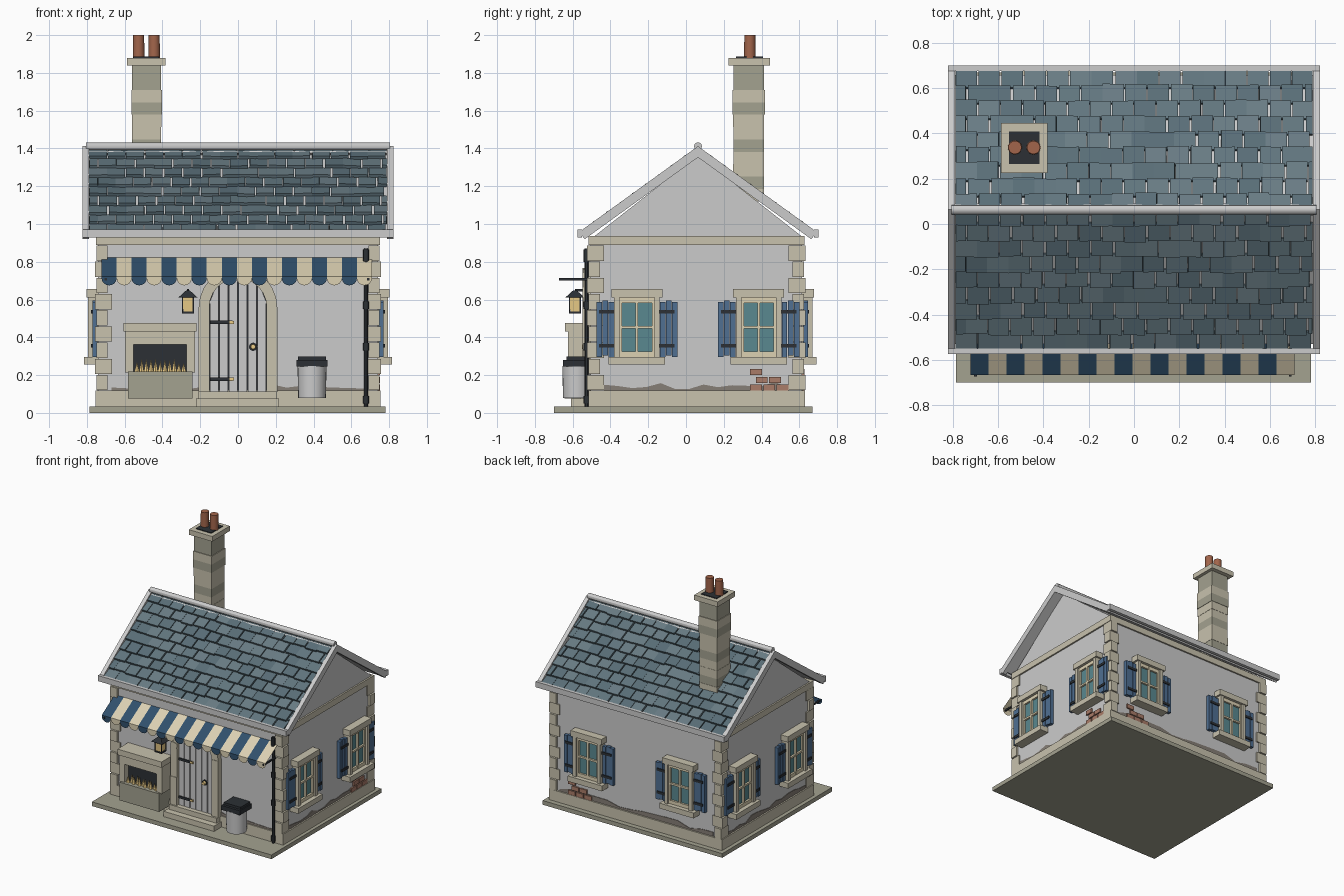
import bpy, bmesh, math, random
from mathutils import Matrix, Vector

if "Cube" in bpy.data.objects:
    bpy.data.objects.remove(bpy.data.objects["Cube"])
random.seed(4)
I = Matrix.Identity(4)
T = Matrix.Translation
STONE, STONE2 = (0.58, 0.54, 0.42), (0.37, 0.36, 0.28)
IRON, BLUE, NAVY = (0.025, 0.03, 0.035), (0.08, 0.16, 0.29), (0.03, 0.08, 0.15)
CREAM, GLASS, POT = (0.72, 0.64, 0.45), (0.1, 0.25, 0.28), (0.36, 0.13, 0.07)
SLATES = [(0.12, 0.18, 0.21), (0.14, 0.2, 0.23), (0.1, 0.155, 0.185)]
BRICK, FLAME, DIRT = (0.4, 0.2, 0.14), (0.85, 0.62, 0.25), (0.24, 0.21, 0.18)
parts = {}
mats = {}


def part(name, color=None):
    if name not in parts:
        parts[name] = (bmesh.new(), color)
    return parts[name][0]


def box(bm, x0, x1, y0, y1, z0, z1, M=I):
    S = Matrix.Diagonal((x1 - x0, y1 - y0, z1 - z0, 1))
    bmesh.ops.create_cube(bm, size=1, matrix=M @ T(((x0 + x1) / 2, (y0 + y1) / 2, (z0 + z1) / 2)) @ S)


def cyl(bm, loc, r1, r2, h, n=16, rot=I):
    # cone or cylinder whose base sits at loc
    bmesh.ops.create_cone(bm, cap_ends=True, segments=n, radius1=r1, radius2=r2, depth=h,
                          matrix=T(loc) @ rot @ T((0, 0, h / 2)))


def prism(bm, pts, y0, y1, M=I):
    # (x, z) outline extruded along y
    a = [bm.verts.new(M @ Vector((x, y0, z))) for x, z in pts]
    b = [bm.verts.new(M @ Vector((x, y1, z))) for x, z in pts]
    bm.faces.new(a)
    bm.faces.new(b[::-1])
    for i in range(len(pts)):
        j = (i + 1) % len(pts)
        bm.faces.new((a[i], b[i], b[j], a[j]))


# wall frames: local x along wall, local -y outward
WX, WF, WB, RY = 0.74, -0.505, 0.615, 0.0635
def frame(u, side):
    R = lambda d: Matrix.Rotation(math.radians(d), 4, 'Z')
    return {'front': T((u, WF, 0)), 'right': T((WX, u, 0)) @ R(90),
            'left': T((-WX, u, 0)) @ R(-90), 'back': T((u, WB, 0)) @ R(180)}[side]

# base, plinth, walls, gables
box(part('ground_slab', STONE2), -0.785, 0.782, -0.70, 0.67, 0, 0.033)
box(part('plinth', STONE), -0.755, 0.755, -0.517, 0.63, 0.03, 0.118)
box(part('walls'), -WX, WX, WF, WB, 0.1, 0.93)
prism(part('gable_walls'), [(-0.555, 0.93), (0.555, 0.93), (0, 1.365)], -WX, WX,
      T((0, RY, 0)) @ Matrix.Rotation(math.pi / 2, 4, 'Z'))
box(part('wall_plate_beam', STONE), -0.752, 0.752, -0.517, 0.627, 0.888, 0.937)

# corner stones alternating long and short
q = part('corner_stones', STONE)
for sx in (-1, 1):
    for sy in (-1, 1):
        cy = WF if sy < 0 else WB
        for i in range(9):
            z, k = 0.118 + i * 0.0856, i % 2
            lx, ly, o = (0.09, 0.06, 0.018) if k else (0.06, 0.09, 0.01)
            xs = sorted((sx * (WX + o), sx * (WX + o - lx)))
            ys = sorted((cy + sy * (0.028 - o), cy + sy * (0.028 - o - ly)))
            box(q, *xs, *ys, z + 0.002, z + 0.083)

# worn plaster along the foot of each wall
for side, u, w in (('front', 0, 0.67), ('back', 0, 0.67), ('left', 0.055, 0.49), ('right', 0.055, 0.49)):
    n = 13
    top = [(-w + 2 * w * i / n, 0.125 + random.random() * 0.04) for i in range(n + 1)]
    prism(part('worn_plaster', DIRT), [(w, 0.11), (-w, 0.11)] + top, -0.004, 0.01, frame(u, side))

# exposed bricks
for side, u in (('right', 0.43), ('back', 0.5)):
    for x, z in ((-0.09, 0.118), (-0.02, 0.118), (0.05, 0.118), (-0.06, 0.158), (0.01, 0.158), (-0.09, 0.2)):
        box(part('exposed_bricks', BRICK), x, x + 0.062, -0.012, 0.01, z, z + 0.033, frame(u, side))

# windows with shutters
for side, us in (('right', (-0.26, 0.385)), ('left', (-0.26, 0.385)), ('back', (-0.4, 0.4))):
    for u in us:
        M = frame(u, side)
        s = part('window_surrounds', STONE)
        box(s, -0.15, 0.15, -0.075, 0, 0.255, 0.297, M)
        box(s, -0.135, 0.135, -0.062, 0, 0.61, 0.655, M)
        for k in (-1, 1):
            box(s, *sorted((k * 0.12, k * 0.092)), -0.055, 0, 0.297, 0.61, M)
        f = part('window_bars', CREAM)
        for z in (0.297, 0.447, 0.583):
            box(f, -0.092, 0.092, -0.04, 0, z, z + (0.014 if z == 0.447 else 0.027), M)
        for x, w in ((-0.086, 0.007), (0, 0.007), (0.086, 0.007)):
            box(f, x - w, x + w, -0.041, 0, 0.3, 0.605, M)
        box(part('window_glass', GLASS), -0.09, 0.09, -0.025, 0, 0.3, 0.605, M)
        for k in (-1, 1):
            for i in range(3):
                a = 0.122 + i * 0.032
                dz = 0.006 if i == 1 else 0
                box(part('shutters', BLUE), *sorted((k * a, k * (a + 0.029))), -0.03, -0.004, 0.297 + dz, 0.588 + dz, M)
            for z in (0.345, 0.525):
                box(part('shutter_straps', IRON), *sorted((k * 0.11, k * 0.2)), -0.037, -0.004, z, z + 0.02, M)

# roof: decks, slates, barge boards, eaves, ridge
SL = 0.775
ang = math.atan2(0.455, 0.63)
for s in (-1, 1):
    d, nrm = Vector((0, s * math.cos(ang), -math.sin(ang))), Vector((0, s * math.sin(ang), math.cos(ang)))
    R = Matrix((Vector((1, 0, 0)), d, nrm)).transposed().to_4x4()
    M = T((0, RY, 1.412)) @ R          # local x along ridge, y down slope, z out of roof
    box(part('roof_deck'), -0.79, 0.79, 0, SL - 0.02, -0.045, -0.03, M)
    for k in (-1, 1):
        box(part('barge_boards'), *sorted((k * 0.79, k * 0.822)), 0, SL, -0.048, 0, M)
    ye = RY + s * 0.625
    box(part('eaves_boards'), -0.822, 0.822, ye - 0.012, ye + 0.012, 0.928, 0.972)
    rows, w = 9, 0.099
    for r in range(rows):
        x = -0.79 - (w / 2 if r % 2 else 0)
        while x < 0.785:
            x1 = x + w
            a, b = max(x, -0.79), min(x1, 0.79)
            if b - a > 0.015:
                P = T((0, r * 0.0845 + 0.004, -0.03)) @ Matrix.Rotation(0.19, 4, 'X')
                P = P @ T(((a + b) / 2, 0, 0)) @ Matrix.Rotation(random.uniform(-.05, .05), 4, 'Y')
                h, L = (b - a) / 2 - 0.0025, 0.09 + random.uniform(-0.006, 0.004)
                c = random.randrange(3)
                box(part('roof_slates_%d' % (c + 1), SLATES[c]), -h, h, 0, L, -0.004, 0.013, M @ P)
            x = x1 + random.uniform(-0.006, 0.006)
cyl(part('ridge_roll'), (-0.805, RY, 1.411), 0.021, 0.021, 1.61, 12, Matrix.Rotation(math.pi / 2, 4, 'Y'))

# chimney
for i in range(11):
    z = 1.12 + i * 0.0655
    o = random.choice((0, 0.003, 0.005))
    dark = i % 3 == 1 or i == 9
    box(part('chimney_dark' if dark else 'chimney_light', STONE2 if dark else STONE),
        -0.565 + o, -0.403 - o, 0.247 + o, 0.417 - o, z, z + 0.0655)
box(part('chimney_cap', STONE), -0.588, -0.383, 0.226, 0.445, 1.84, 1.88)
box(part('chimney_soot', IRON), -0.553, -0.418, 0.264, 0.408, 1.87, 1.886)
for x in (-0.526, -0.444):
    cyl(part('chimney_pots', POT), (x, 0.338, 1.88), 0.031, 0.029, 0.12, 20)

# arched door: stone surround, planks, straps, knob, steps
ZC, RO, RI = 0.56, 0.208, 0.152
def arch(r, n=12):
    return [(r, 0.11), (r, 0.335)] + [(r * math.cos(math.pi * i / n), ZC + r * math.sin(math.pi * i / n))
                                     for i in range(n + 1)] + [(-r, 0.335), (-r, 0.11)]
o, n = arch(RO), arch(RI)
for i in range(len(o) - 1):
    prism(part('door_surround', STONE), [o[i], o[i + 1], n[i + 1], n[i]], -0.04 - 0.004 * (i % 2), 0.01, T((0, WF, 0)))
prism(part('door_backing', IRON), n, -0.008, 0, T((0, WF, 0)))
for i in range(6):
    a = -RI + i * RI / 3 + 0.003
    b = a + RI / 3 - 0.006
    top = [(x, ZC + math.sqrt(max(0, RI * RI - x * x))) for x in (b, (a + b) / 2, a)]
    prism(part('door_planks'), [(a, 0.11), (b, 0.11)] + top, -0.02, 0, T((0, WF, 0)))
for z in (0.47, 0.17):
    box(part('door_hinges', IRON), -0.147, -0.03, WF - 0.028, WF, z, z + 0.018)
    box(part('hinge_tips', FLAME), -0.045, -0.022, WF - 0.03, WF, z + 0.001, z + 0.017)
RX = Matrix.Rotation(math.pi / 2, 4, 'X')
cyl(part('door_knob_plate', IRON), (0.08, WF - 0.018, 0.35), 0.022, 0.022, 0.008, 16, RX)
cyl(part('door_knob', FLAME), (0.08, WF - 0.02, 0.35), 0.015, 0.012, 0.025, 16, RX)
box(part('door_steps', STONE), -0.222, 0.218, -0.61, WF, 0.03, 0.075)
box(part('door_steps', STONE), -0.21, 0.206, -0.56, WF, 0.075, 0.114)

# striped awning with scalloped edge
YA = -0.667
for i in range(18):
    x0, w = -0.722 + i * 0.0795, 0.0795
    bm = part('awning_blue' if i % 2 == 0 else 'awning_cream', NAVY if i % 2 == 0 else CREAM)
    P = lambda x, y, z: bm.verts.new((x, y, z))
    a, b = P(x0, YA, 0.722), P(x0 + w, YA, 0.722)
    bm.faces.new((P(x0, WF, 0.822), a, b, P(x0 + w, WF, 0.822)))
    edge = [P(x0 + w / 2 + w / 2 * math.cos(math.pi * k / 8), YA, 0.712 - 0.037 * math.sin(math.pi * k / 8))
            for k in range(9)]
    bm.faces.new([a] + edge[::-1] + [b])
for x in (-0.7, 0.69):
    box(part('awning_arms', IRON), x - 0.006, x + 0.006, -0.673, WF, 0.701, 0.713)

# drainpipe with collars
cyl(part('drainpipe', IRON), (0.677, -0.526, 0.035), 0.011, 0.011, 0.835, 12)
for z in (0.05, 0.33, 0.55, 0.8):
    cyl(part('drainpipe', IRON), (0.677, -0.526, z), 0.016, 0.016, 0.04 if z < 0.7 else 0.065, 12)

# lantern
L = (-0.265, -0.588)
R45 = Matrix.Rotation(math.pi / 4, 4, 'Z')
cyl(part('lantern_glass', FLAME), (*L, 0.535), 0.034, 0.042, 0.08, 4, R45)
cyl(part('lantern_metal', IRON), (*L, 0.612), 0.07, 0.014, 0.036, 4, R45)
cyl(part('lantern_metal', IRON), (*L, 0.527), 0.044, 0.044, 0.01, 4, R45)
for kx in (-1, 1):
    for ky in (-1, 1):
        x, y = L[0] + kx * 0.028, L[1] + ky * 0.028
        box(part('lantern_metal', IRON), x - 0.003, x + 0.003, y - 0.003, y + 0.003, 0.53, 0.615)
box(part('lantern_metal', IRON), L[0] - 0.006, L[0] + 0.006, L[1], WF, 0.643, 0.655)

# stone hearth on the front wall
h = part('hearth', STONE)
box(h, -0.605, -0.22, -0.64, WF, 0.43, 0.475)
box(h, -0.598, -0.227, -0.625, WF, 0.362, 0.43)
for a in (-0.598, -0.272):
    box(h, a, a + 0.045, -0.625, WF, 0.215, 0.37)
box(part('hearth_trough', STONE2), -0.583, -0.24, -0.642, WF, 0.077, 0.22)
box(part('hearth_opening', IRON), -0.553, -0.272, -0.575, WF, 0.215, 0.365)
for i in range(11):
    cyl(part('flames', FLAME), (-0.535 + i * 0.0247, -0.605 + 0.012 * (i % 2), 0.215), 0.016, 0,
        random.uniform(0.045, 0.075), 6)

# dustbin
cyl(part('dustbin'), (0.392, -0.578, 0.078), 0.073, 0.077, 0.17, 24)
box(part('dustbin_lid', IRON), 0.31, 0.473, -0.652, -0.505, 0.245, 0.28)
box(part('dustbin_lid', IRON), 0.318, 0.465, -0.632, -0.512, 0.28, 0.298)

# turn every collected part into an object
for name, (bm, color) in parts.items():
    bmesh.ops.recalc_face_normals(bm, faces=bm.faces[:])
    me = bpy.data.meshes.new(name)
    bm.to_mesh(me)
    bm.free()
    ob = bpy.data.objects.new(name, me)
    bpy.context.collection.objects.link(ob)
    if color:
        if color not in mats:
            mats[color] = bpy.data.materials.new('colour_%d' % len(mats))
            mats[color].diffuse_color = (*color, 1)
        me.materials.append(mats[color])
    if name in ('chimney_pots', 'dustbin', 'drainpipe', 'ridge_roll', 'door_knob'):
        bpy.ops.object.select_all(action='DESELECT')
        ob.select_set(True)
        bpy.context.view_layer.objects.active = ob
        bpy.ops.object.shade_smooth_by_angle()

for m in bpy.data.materials:
    if m.users and not m.is_grease_pencil:
        m.use_nodes = True
        m.node_tree.nodes["Principled BSDF"].inputs["Base Color"].default_value = m.diffuse_color
